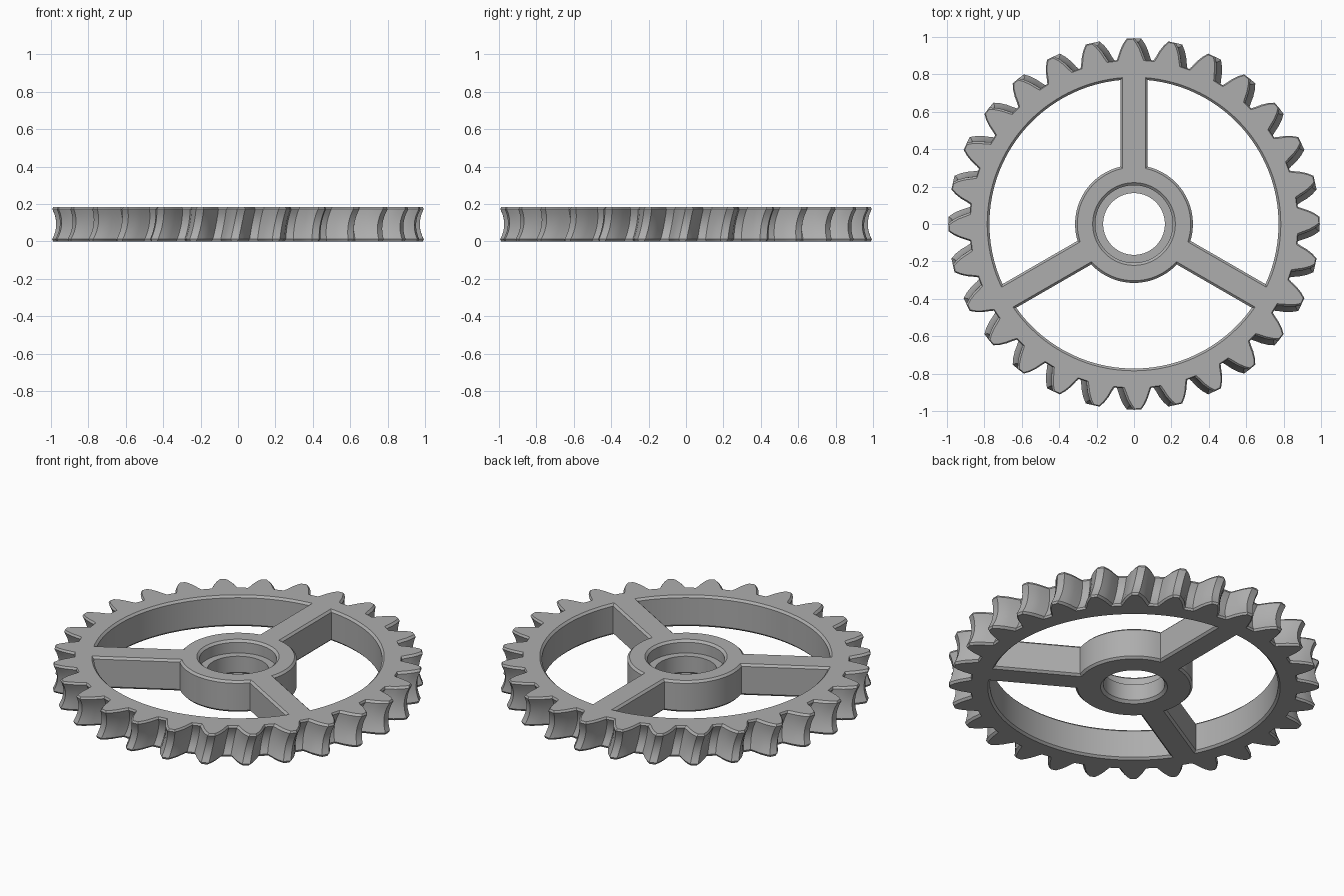
import bpy, bmesh
from math import sin, cos, pi, asin, radians
from mathutils import Vector, Matrix

if "Cube" in bpy.data.objects:
    bpy.data.objects.remove(bpy.data.objects["Cube"])

HEIGHT, CHAMFER, TEETH = 0.185, 0.012, 28
THROAT, TWIST = 0.028, 0.02

steel = bpy.data.materials.new("grey steel")
steel.use_nodes = True
GREY = (0.42, 0.42, 0.42, 1)
steel.diffuse_color = GREY
steel.node_tree.nodes["Principled BSDF"].inputs["Base Color"].default_value = GREY


def polar(r, a):
    return Vector((r * cos(a), r * sin(a)))


def circle(r, n=96):
    return [polar(r, 2 * pi * i / n) for i in range(n)]


def inset(points, d):
    """Shrink a counter-clockwise outline by d with mitred corners."""
    result = []
    for i, p in enumerate(points):
        a = (p - points[i - 1]).normalized()
        b = (points[(i + 1) % len(points)] - p).normalized()
        na, nb = Vector((-a.y, a.x)), Vector((-b.y, b.x))
        m = (na + nb).normalized()
        result.append(p + m * d / max(m.dot(na), 0.5))
    return result


def tooth_outline():
    # half of one tooth: (radius, half angle) from root to tip
    flank = [(0.887, 0.088), (0.905, 0.078), (0.94, 0.062),
             (0.972, 0.043), (1.0, 0.021)]
    points = []
    for i in range(TEETH):
        mid = 2 * pi * i / TEETH
        points += [polar(r, mid - a) for r, a in flank]
        points += [polar(r, mid + a) for r, a in reversed(flank)]
    return points


def tooth_layer(z, d):
    # hollow the outer face at mid height and lean the teeth
    t = 2 * z / HEIGHT - 1
    turn = Matrix.Rotation(TWIST * t, 2)
    hollow = THROAT * (1 - t * t)
    return [turn @ (p - p.normalized() * hollow)
            for p in inset(tooth_outline(), d)]


def window(turn, grow):
    # opening between two neighbouring spokes
    outer, inner, half = 0.773 + grow, 0.315 - grow, 0.073 - grow
    points = []
    for r, steps, flip in ((outer, 40, False), (inner, 24, True)):
        skew = asin(half / r)
        a0, a1 = skew, 2 * pi / 3 - skew
        arc = [polar(r, turn + a0 + (a1 - a0) * i / steps) for i in range(steps + 1)]
        points += arc[::-1] if flip else arc
    return points


bm = bmesh.new()
top_edges, bottom_edges = [], []


def wall(layers):
    """Join stacked outlines; remember the end edges for the flat faces."""
    rings = [[bm.verts.new((p.x, p.y, z)) for p in pts] for z, pts in layers]
    n = len(rings[0])
    for low, high in zip(rings, rings[1:]):
        for i in range(n):
            j = (i + 1) % n
            bm.faces.new((low[i], low[j], high[j], high[i]))
    for ring, store in ((rings[0], bottom_edges), (rings[-1], top_edges)):
        store += [bm.edges.get((ring[i], ring[(i + 1) % n])) for i in range(n)]


# toothed outer face
body = HEIGHT - 2 * CHAMFER
layers = [(0, tooth_layer(0, CHAMFER))]
for k in range(9):
    z = CHAMFER + body * k / 8
    layers.append((z, tooth_layer(z, 0)))
layers.append((HEIGHT, tooth_layer(HEIGHT, CHAMFER)))
wall(layers)

# three openings that leave the spokes, rim and hub
for k in range(3):
    turn = radians(90 + 120 * k)
    wall([(z, window(turn, g)) for z, g in
          ((0, CHAMFER), (CHAMFER, 0), (HEIGHT - CHAMFER, 0), (HEIGHT, CHAMFER))])

# stepped bore
wall([(z, circle(r)) for z, r in
      ((0, 0.18), (0.015, 0.165), (0.11, 0.165), (0.11, 0.207),
       (HEIGHT - CHAMFER, 0.207), (HEIGHT, 0.221))])

# flat top and bottom
for edges, up in ((top_edges, 1), (bottom_edges, -1)):
    bmesh.ops.triangle_fill(bm, edges=edges, use_beauty=True, normal=(0, 0, up))
bmesh.ops.recalc_face_normals(bm, faces=bm.faces)

mesh = bpy.data.meshes.new("gear_wheel")
bm.to_mesh(mesh)
bm.free()
mesh.materials.append(steel)
wheel = bpy.data.objects.new("gear_wheel", mesh)
bpy.context.collection.objects.link(wheel)
bpy.context.view_layer.objects.active = wheel
wheel.select_set(True)
bpy.ops.object.shade_smooth_by_angle(angle=radians(25))
